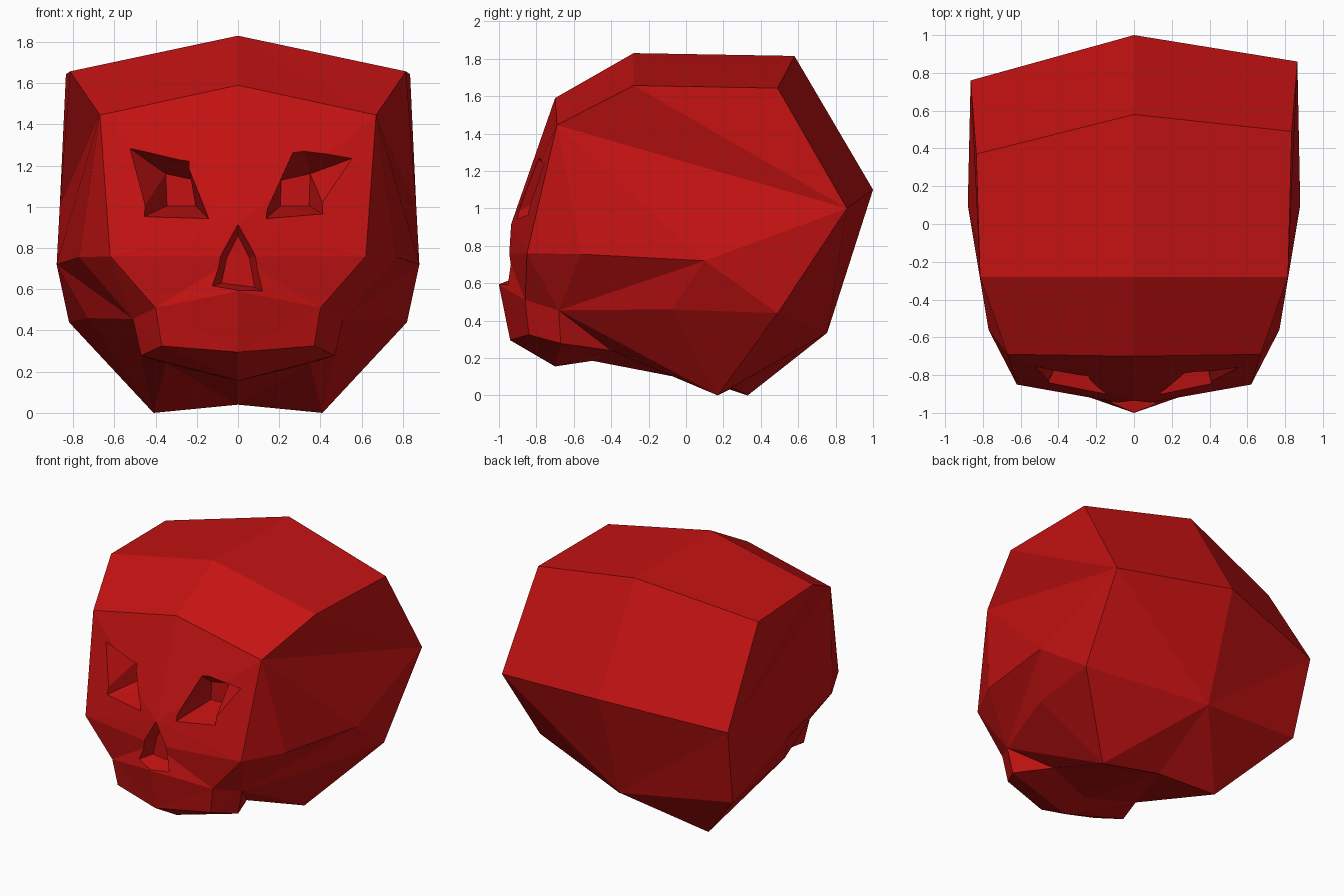
import bpy, bmesh

if "Cube" in bpy.data.objects:
    bpy.data.objects.remove(bpy.data.objects["Cube"])

red = bpy.data.materials.new("deep red")
red.diffuse_color = (0.55, 0.006, 0.006, 1)
red.use_nodes = True
red.node_tree.nodes["Principled BSDF"].inputs["Base Color"].default_value = red.diffuse_color


def make_object(name, bm):
    bmesh.ops.remove_doubles(bm, verts=bm.verts, dist=1e-4)
    bmesh.ops.recalc_face_normals(bm, faces=bm.faces)
    bmesh.ops.triangulate(bm, faces=bm.faces)
    mesh = bpy.data.meshes.new(name)
    bm.to_mesh(mesh)
    bm.free()
    mesh.materials.append(red)
    obj = bpy.data.objects.new(name, mesh)
    bpy.context.collection.objects.link(obj)
    return obj


# Centre-line profile (y, z) and side profile: the shell is a loft between them
centre = {
    "crown_f": (-0.70, 1.59), "crown": (-0.28, 1.83), "crown_b": (0.58, 1.815),
    "back": (1.0, 1.10), "nape": (0.755, 0.335), "base": (0.25, 0.04),
    "palate": (-0.50, 0.185), "chin": (-0.70, 0.155), "teeth": (-0.94, 0.295),
    "spine": (-1.0, 0.59), "nose": (-0.96, 0.76), "bridge": (-0.935, 0.915),
}
side = {
    "brow": (0.67, -0.69, 1.445), "top": (0.815, -0.28, 1.657),
    "top_b": (0.835, 0.49, 1.643), "rear": (0.865, 0.86, 1.0),
    "low": (0.82, 0.49, 0.44), "foot": (0.41, 0.17, 0.0),
    "hinge": (0.35, -0.40, 0.24), "jaw_b": (0.47, -0.67, 0.278),
    "jaw": (0.37, -0.84, 0.325), "lip": (0.40, -0.86, 0.51),
    "cheek": (0.62, -0.85, 0.76), "arch": (0.77, -0.56, 0.755),
    "ear": (0.88, 0.10, 0.72), "molar": (0.51, -0.68, 0.455),
    "under": (0.73, -0.08, 0.46),
}
left_shift = {"top_b": -0.12, "rear": -0.10, "low": 0.15, "foot": 0.16}
ring = ["brow", "top", "top_b", "rear", "low", "foot", "hinge", "jaw_b",
        "jaw", "lip", "cheek", "cheek"]
side_faces = [
    "brow cheek arch", "cheek lip molar arch", "lip jaw jaw_b molar",
    "jaw_b hinge molar", "hinge foot molar", "molar foot under",
    "under foot low", "under low ear", "molar under ear", "arch molar ear",
    "ear low rear", "brow arch ear", "brow ear rear", "brow rear top_b top",
]

# Skull shell
bm = bmesh.new()
mid = [bm.verts.new((0, y, z)) for y, z in centre.values()]
for s in (1, -1):
    v = {n: bm.verts.new((s * x, y + (left_shift.get(n, 0) if s < 0 else 0), z))
         for n, (x, y, z) in side.items()}
    for i in range(len(ring)):
        j = (i + 1) % len(ring)
        loop = [mid[i], v[ring[i]], v[ring[j]], mid[j]]
        bm.faces.new(list(dict.fromkeys(loop)))
    for names in side_faces:
        bm.faces.new([v[n] for n in names.split()])
skull = make_object("skull", bm)


# Tapered recess running from an inner outline out through the rim outline
def cut_recess(name, rim, inner, depth):
    bm = bmesh.new()
    a = [bm.verts.new((x, depth, z)) for x, z in inner]
    b = [bm.verts.new((x + (X - x) * 1.5, depth + (Y - depth) * 1.5, z + (Z - z) * 1.5))
         for (x, z), (X, Y, Z) in zip(inner, rim)]
    n = len(a)
    bm.faces.new(a)
    bm.faces.new(b)
    for i in range(n):
        j = (i + 1) % n
        bm.faces.new((a[i], a[j], b[j], b[i]))
    cutter = make_object(name, bm)
    cutter.hide_render = True
    mod = skull.modifiers.new(name, "BOOLEAN")
    mod.operation, mod.solver, mod.object = "DIFFERENCE", "EXACT", cutter
    bpy.context.view_layer.objects.active = skull
    bpy.ops.object.modifier_apply(modifier=name)
    bpy.data.objects.remove(cutter)


# Eye sockets
socket = [(0.21, 1.13), (0.35, 1.16), (0.345, 1.005), (0.205, 1.003)]
cut_recess("right_socket", [(0.27, -0.80, 1.27), (0.555, -0.76, 1.235),
                            (0.41, -0.84, 0.965), (0.14, -0.89, 0.945)], socket, -0.60)
cut_recess("left_socket", [(-0.24, -0.815, 1.225), (-0.52, -0.75, 1.28),
                           (-0.45, -0.83, 0.955), (-0.145, -0.89, 0.945)],
           [(-x, z) for x, z in socket], -0.60)

# Nose opening
nostril = [(0, -0.935, 0.915), (0.085, -0.945, 0.76), (0.12, -0.955, 0.59),
           (-0.13, -0.955, 0.615), (-0.085, -0.945, 0.76)]
cut_recess("nose_opening", nostril,
           [(0, 0.86), (0.055, 0.75), (0.08, 0.61), (-0.08, 0.63), (-0.055, 0.75)], -0.85)
